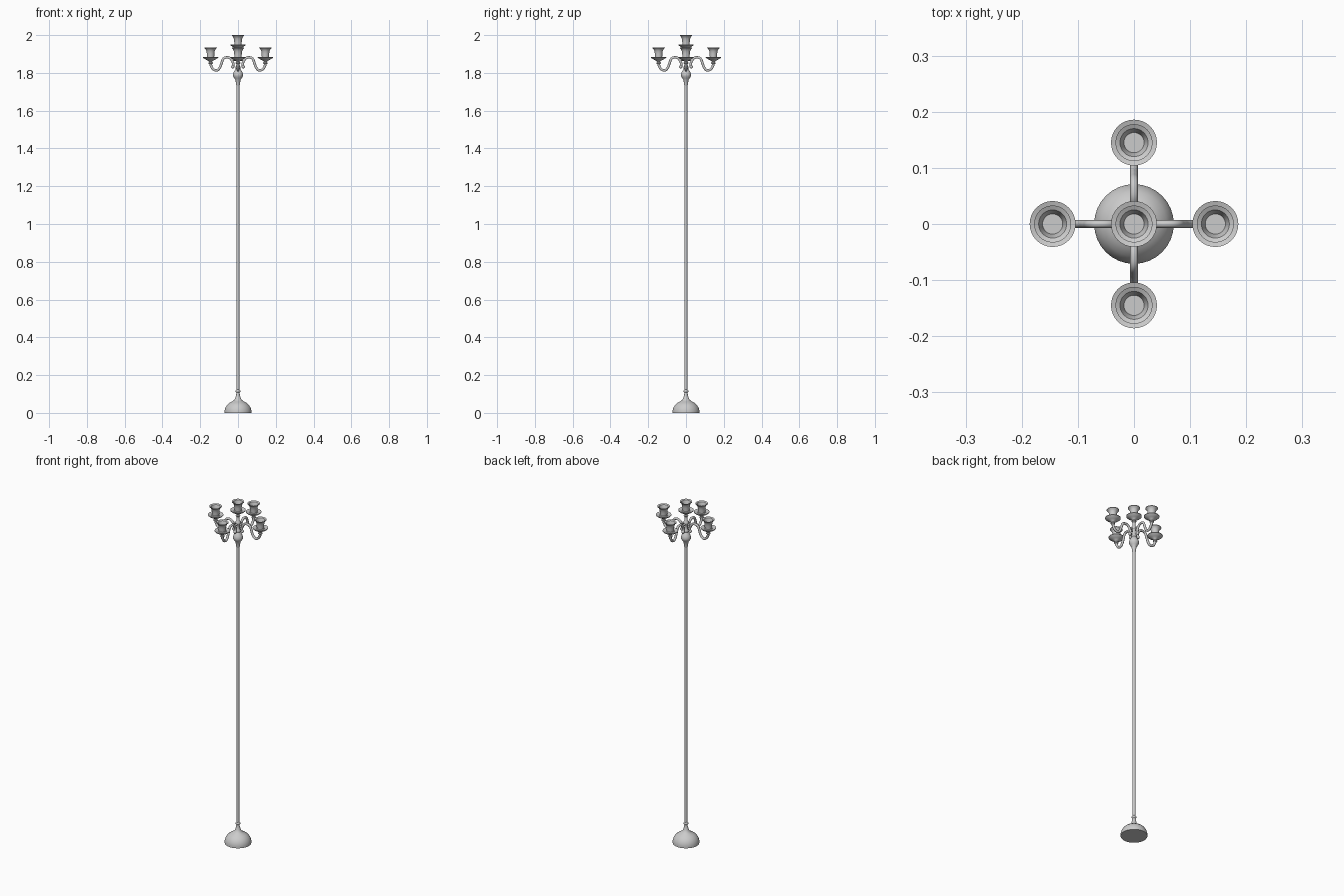
import bpy, math

if "Cube" in bpy.data.objects:
    bpy.data.objects.remove(bpy.data.objects["Cube"])


def finish(obj, angle=40):
    bpy.ops.object.select_all(action='DESELECT')
    obj.select_set(True)
    bpy.context.view_layer.objects.active = obj
    bpy.ops.object.shade_smooth_by_angle(angle=math.radians(angle))


def lathe(name, profile, loc=(0, 0, 0), n=32):
    """Revolve (radius, z) points around z; ends are closed."""
    verts, faces = [], []
    for r, z in profile:
        for i in range(n):
            a = 2 * math.pi * i / n
            verts.append((r * math.cos(a), r * math.sin(a), z))
    for k in range(len(profile) - 1):
        for i in range(n):
            j = (i + 1) % n
            faces.append((k*n + i, k*n + j, (k+1)*n + j, (k+1)*n + i))
    faces.append(tuple(reversed(range(n))))
    last = (len(profile) - 1) * n
    faces.append(tuple(range(last, last + n)))
    me = bpy.data.meshes.new(name)
    me.from_pydata(verts, [], faces)
    obj = bpy.data.objects.new(name, me)
    bpy.context.collection.objects.link(obj)
    obj.location = loc
    finish(obj)
    return obj


def tube(name, pts, radius, angle):
    """Smooth round tube through (r, z) points, turned about z by angle."""
    cu = bpy.data.curves.new(name, 'CURVE')
    cu.dimensions = '3D'
    cu.bevel_depth = radius
    cu.bevel_resolution = 3
    cu.use_fill_caps = True
    cu.resolution_u = 6
    sp = cu.splines.new('BEZIER')
    sp.bezier_points.add(len(pts) - 1)
    for bp, (r, z) in zip(sp.bezier_points, pts):
        bp.co = (r * math.cos(angle), r * math.sin(angle), z)
        bp.handle_left_type = bp.handle_right_type = 'AUTO'
    obj = bpy.data.objects.new(name, cu)
    bpy.context.collection.objects.link(obj)
    bpy.ops.object.select_all(action='DESELECT')
    obj.select_set(True)
    bpy.context.view_layer.objects.active = obj
    bpy.ops.object.convert(target='MESH')
    finish(bpy.context.view_layer.objects.active)


# domed foot with flared neck and bead
lathe("base", [(.071, 0), (.071, .012), (.067, .027), (.058, .042), (.044, .054),
               (.030, .061), (.020, .069), (.014, .080), (.010, .095), (.008, .107),
               (.012, .111), (.013, .115), (.012, .119), (.007, .123)])

# long pole
lathe("pole", [(.0075, .11), (.0075, 1.74)], n=24)

# turned vase and central stem
lathe("hub", [(.008, 1.73), (.011, 1.745), (.013, 1.762), (.020, 1.772), (.026, 1.783),
              (.027, 1.79), (.024, 1.803), (.017, 1.814), (.012, 1.822), (.014, 1.828),
              (.012, 1.834), (.008, 1.84), (.008, 1.862), (.014, 1.870), (.015, 1.876),
              (.013, 1.883), (.008, 1.889), (.007, 1.915)])

# candle cup: knob, drip pan, socket with flared rim and shallow well
CUP = [(.006, -.010), (.007, 0), (.012, .004), (.012, .008), (.008, .012), (.012, .018),
       (.024, .024), (.036, .031), (.041, .036), (.041, .039), (.035, .037), (.022, .034),
       (.019, .037), (.020, .055), (.022, .070), (.026, .078), (.033, .085), (.033, .088),
       (.025, .084), (.020, .070), (.018, .060)]
lathe("centre_cup", CUP, (0, 0, 1.912))

# four S-shaped arms with inner scrolls and cups
ARM = [(.144, 1.852), (.140, 1.832), (.126, 1.816), (.110, 1.814), (.096, 1.829),
       (.086, 1.855), (.076, 1.876), (.060, 1.882), (.043, 1.878), (.030, 1.862),
       (.025, 1.845), (.028, 1.833)]
for i in range(4):
    a = i * math.pi / 2
    c, s = math.cos(a), math.sin(a)
    tube(f"arm_{i}", ARM, .0068, a)
    tube(f"arm_brace_{i}", [(.005, 1.873), (.022, 1.868), (.045, 1.879)], .005, a)
    lathe(f"arm_cup_{i}", CUP, (.145 * c, .145 * s, 1.846))
    # small ball finishing the scroll
    bpy.ops.mesh.primitive_uv_sphere_add(segments=16, ring_count=8, radius=.009,
                                         location=(.028 * c, .028 * s, 1.832))
    ball = bpy.context.object
    ball.name = f"scroll_ball_{i}"
    finish(ball)
